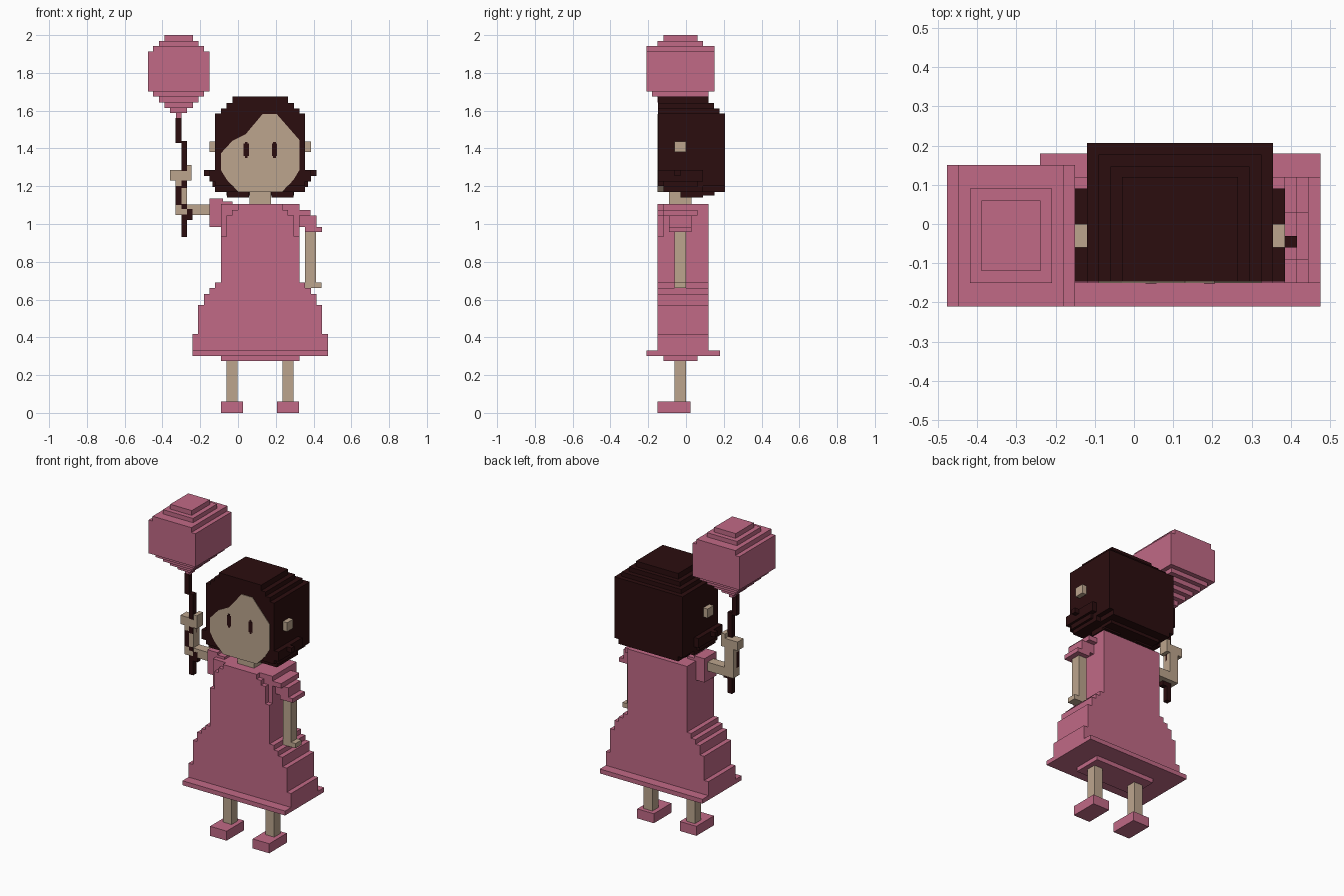
import bpy, bmesh

if "Cube" in bpy.data.objects:
    bpy.data.objects.remove(bpy.data.objects["Cube"], do_unlink=True)


def material(name, rgb):
    m = bpy.data.materials.new(name)
    m.use_nodes = True
    m.diffuse_color = (*rgb, 1)
    m.node_tree.nodes["Principled BSDF"].inputs["Base Color"].default_value = (*rgb, 1)
    return m


PINK = material("rose pink", (0.533, 0.143, 0.24))
SKIN = material("warm skin", (0.503, 0.376, 0.27))
DARK = material("dark brown", (0.024, 0.004, 0.0045))
CX = 0.1175   # body centre line
BY = -0.03    # balloon and limb centre in depth


def finish(name, bm, mat):
    bmesh.ops.recalc_face_normals(bm, faces=bm.faces)
    me = bpy.data.meshes.new(name)
    bm.to_mesh(me)
    bm.free()
    me.materials.append(mat)
    ob = bpy.data.objects.new(name, me)
    bpy.context.scene.collection.objects.link(ob)
    return ob


def blocks(name, mat, boxes):
    """One object from boxes given as (x0, x1, y0, y1, z0, z1)."""
    bm = bmesh.new()
    for x0, x1, y0, y1, z0, z1 in boxes:
        for v in bmesh.ops.create_cube(bm, size=1)["verts"]:
            v.co = (x1 if v.co.x > 0 else x0,
                    y1 if v.co.y > 0 else y0,
                    z1 if v.co.z > 0 else z0)
    return finish(name, bm, mat)


def centred(cx, half, y0, y1, z0, z1):
    return (cx - half, cx + half, y0, y1, z0, z1)


# Balloon: stacked square layers (half width, half depth, bottom, top)
layers = [(0.075, 0.09, 1.97, 2.0), (0.105, 0.12, 1.943, 1.97),
          (0.135, 0.18, 1.912, 1.943), (0.163, 0.18, 1.702, 1.912),
          (0.135, 0.15, 1.674, 1.702), (0.105, 0.12, 1.644, 1.674),
          (0.075, 0.09, 1.615, 1.644), (0.045, 0.06, 1.587, 1.615),
          (0.015, 0.03, 1.555, 1.587)]
blocks("balloon", PINK, [centred(-0.314, hx, BY - hy, BY + hy, z0, z1)
                         for hx, hy, z0, z1 in layers])

# Crooked string running past the hand
string = [(-0.33, 1.43, 1.56), (-0.30, 1.28, 1.44), (-0.33, 1.10, 1.2),
          (-0.30, 1.19, 1.23), (-0.30, 1.08, 1.105),
          (-0.27, 1.02, 1.08), (-0.30, 0.93, 1.05)]
blocks("balloon_string", DARK, [(x, x + 0.03, -0.061, -0.03, z0, z1)
                                for x, z0, z1 in string])

# Hair: stepped crown, back, flared ends; (half width, back depth, bottom, top)
crown = [(0.1475, 0.12, 1.64, 1.675), (0.178, 0.147, 1.612, 1.64),
         (0.208, 0.177, 1.585, 1.612), (0.238, 0.207, 1.2, 1.585),
         (0.208, 0.207, 1.17, 1.2)]
hair = [centred(CX, h, -0.147 if z0 > 1.19 else -0.09, y1, z0, z1)
        for h, y1, z0, z1 in crown]
hair += [centred(CX, 0.268, -0.147, 0.09, 1.225, 1.285),
         centred(CX, 0.253, -0.12, 0.06, 1.195, 1.225),
         centred(CX, 0.238, -0.12, 0.09, 1.17, 1.2),
         centred(CX, 0.298, -0.06, -0.03, 1.255, 1.285),
         centred(CX, 0.178, 0.06, 0.15, 1.15, 1.17)]
for s in (-1, 1):
    a, b = sorted((CX + s * 0.06, CX + s * 0.175))
    hair.append((a, b, -0.03, 0.09, 1.14, 1.17))
blocks("hair", DARK, hair)

# Face plate with an off-centre parting
outline = [(-0.09, 1.375), (-0.03, 1.44), (0.04, 1.475), (0.13, 1.582),
           (0.205, 1.582), (0.325, 1.445), (0.325, 1.285), (0.295, 1.235),
           (0.235, 1.17), (0.0, 1.17), (-0.06, 1.235), (-0.09, 1.285)]
bm = bmesh.new()
front = bm.faces.new([bm.verts.new((x, -0.15, z)) for x, z in outline])
ext = bmesh.ops.extrude_face_region(bm, geom=[front])
for v in ext["geom"]:
    if isinstance(v, bmesh.types.BMVert):
        v.co.y = -0.08
finish("face", bm, SKIN)

# Eyes, ears and neck
blocks("eyes", DARK, [b for x in (0.043, 0.193) for b in (
    (x - 0.014, x + 0.014, -0.152, -0.145, 1.36, 1.425),
    (x - 0.007, x + 0.007, -0.1515, -0.145, 1.35, 1.435))])
blocks("ears", SKIN, [centred(CX, 0.268, -0.06, 0.0, 1.38, 1.437)])
blocks("neck", SKIN, [(0.06, 0.175, -0.09, 0.03, 1.08, 1.2)])

# Dress: bodice with rounded shoulders, stepped skirt, hem and underskirt
dress = [centred(CX, 0.208, -0.12, 0.12, 0.69, 1.105)]
for half, z0, z1 in ((0.208, 0.69, 0.935), (0.178, 0.935, 1.045),
                     (0.148, 1.045, 1.075), (0.118, 1.075, 1.105)):
    dress.append(centred(CX, half, -0.15, -0.12, z0, z1))
for half, z0, z1 in ((0.238, 0.66, 0.69), (0.268, 0.63, 0.66),
                     (0.298, 0.57, 0.63), (0.328, 0.418, 0.57),
                     (0.358, 0.33, 0.418)):
    dress.append(centred(CX, half, -0.15, 0.12, z0, z1))
dress += [centred(CX, 0.358, -0.21, 0.18, 0.302, 0.33),
          centred(CX, 0.208, -0.12, 0.06, 0.275, 0.302)]
blocks("dress", PINK, dress)

# Puffed sleeves
blocks("right_sleeve", PINK, [(-0.15, -0.08, -0.09, 0.03, 0.985, 1.135),
                              (-0.09, -0.03, -0.09, 0.03, 1.1, 1.12)])
blocks("left_sleeve", PINK, [(0.32, 0.385, -0.12, 0.06, 1.045, 1.075),
                             (0.32, 0.415, -0.09, 0.03, 0.985, 1.045),
                             (0.355, 0.445, -0.09, 0.03, 0.958, 0.985)])

# Raised right arm with hand gripping the string
blocks("right_arm", SKIN, [(-0.33, -0.14, -0.06, 0.0, 1.047, 1.102),
                           (-0.33, -0.27, -0.06, 0.0, 1.102, 1.23)])
blocks("right_hand", SKIN, [(-0.36, -0.245, -0.06, 0.0, 1.23, 1.285),
                            (-0.272, -0.245, -0.06, 0.0, 1.285, 1.312)])

# Lowered left arm with hand
blocks("left_arm", SKIN, [(0.355, 0.412, -0.06, 0.0, 0.66, 0.96),
                          (0.412, 0.443, -0.06, 0.0, 0.66, 0.69)])

# Legs and shoes
for side, x in (("right", -0.032), ("left", 0.265)):
    blocks(side + "_leg", SKIN, [centred(x, 0.03, -0.06, 0.0, 0.06, 0.28)])
    blocks(side + "_shoe", PINK, [centred(x, 0.058, -0.15, 0.025, 0.0, 0.06)])
